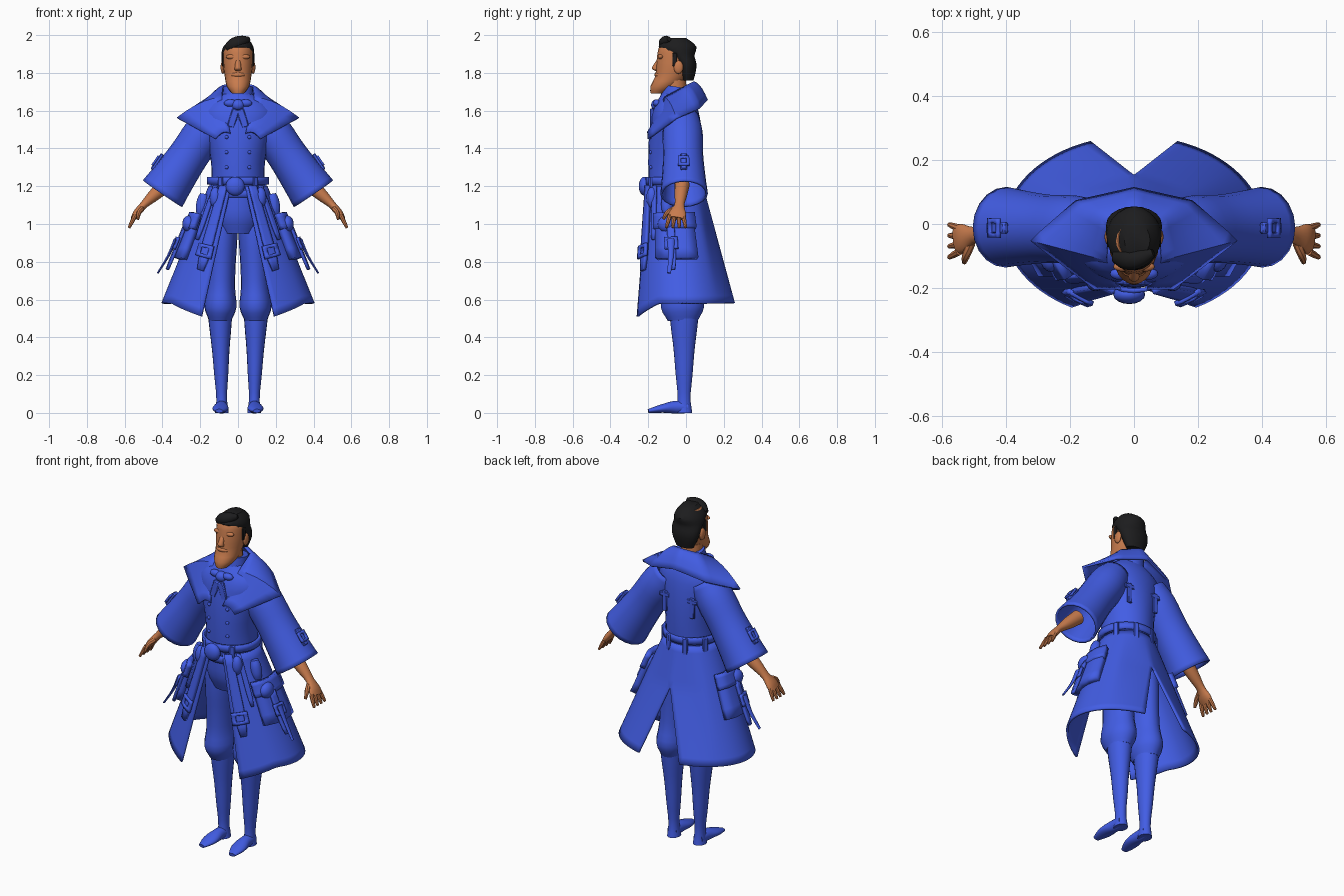
import bpy, bmesh, math
from mathutils import Vector, Matrix

cube = bpy.data.objects.get("Cube")
if cube:
    bpy.data.objects.remove(cube)


def material(name, colour):
    made = bpy.data.materials.new(name)
    made.use_nodes = True
    made.diffuse_color = (*colour, 1)
    made.node_tree.nodes["Principled BSDF"].inputs["Base Color"].default_value = (*colour, 1)
    return made


cloth = material("royal blue cloth", (.055, .11, .78))
skin = material("tan skin", (.58, .2, .075))
black = material("black hair", (.012, .012, .013))
side_axis, depth_axis, up_axis = Matrix.Identity(3)


def finish(name, bm, mat, mirror=False, thick=0, bevel=0):
    bmesh.ops.recalc_face_normals(bm, faces=bm.faces)
    mesh = bpy.data.meshes.new(name)
    bm.to_mesh(mesh)
    bm.free()
    mesh.materials.append(mat)
    part = bpy.data.objects.new(name, mesh)
    bpy.context.collection.objects.link(part)
    bpy.ops.object.select_all(action='DESELECT')
    part.select_set(True)
    bpy.context.view_layer.objects.active = part
    bpy.ops.object.shade_smooth_by_angle(angle=math.radians(40))
    if mirror:
        part.modifiers.new("Mirror", 'MIRROR')
    if thick:
        shell = part.modifiers.new("Thickness", 'SOLIDIFY')
        shell.thickness, shell.offset = thick, 0
    if bevel:
        part.modifiers.new("Bevel", 'BEVEL').width = bevel


def locate(values, t):
    """Index and fraction of t along an evenly spaced list."""
    along = t * (len(values) - 1)
    index = max(0, min(int(along), len(values) - 2))
    return index, along - index


def spline(values, t):
    """Smooth curve through evenly spaced numbers or vectors."""
    if len(values) == 1:
        return values[0]
    i, f = locate(values, t)
    start, end = values[i], values[i + 1]
    before, after = values[max(i - 1, 0)], values[min(i + 2, len(values) - 1)]
    ease = f * f * (3 - 2 * f)
    leave, arrive = (end - before) / 2, (after - start) / 2
    return start * (1 - ease) + end * ease + leave * (f * (1 - f) ** 2) - arrive * (f * f * (1 - f))


def tube(name, mat, path, radii, flat=1, depths=None, axis=None, ref=depth_axis,
         mirror=False, thick=0, steps=12, sides=20):
    """Smooth loft of ellipses along a path; open at both ends if it has a thickness."""
    bm, rings = bmesh.new(), []
    path = [Vector(point) for point in path]
    centres = [spline(path, k / steps) for k in range(steps + 1)]
    for k, centre in enumerate(centres):
        along = axis or centres[min(k + 1, steps)] - centres[max(k - 1, 0)]
        along = along.normalized()
        deep = (ref - along * ref.dot(along)).normalized()
        across = deep.cross(along)
        radius = spline(radii, k / steps)
        depth = spline(depths, k / steps) if depths else radius * flat
        turns = [math.tau * s / sides for s in range(sides)]
        rings.append([bm.verts.new(centre + across * radius * math.cos(a) + deep * depth * math.sin(a))
                      for a in turns])
    for lower, upper in zip(rings, rings[1:]):
        for s in range(sides):
            n = (s + 1) % sides
            bm.faces.new((lower[s], lower[n], upper[n], upper[s]))
    if not thick:
        bm.faces.new(rings[0])
        bm.faces.new(rings[-1])
    finish(name, bm, mat, mirror, thick)


def ball(name, mat, place, size, mirror=False):
    bm = bmesh.new()
    bmesh.ops.create_uvsphere(bm, u_segments=16, v_segments=10, radius=1,
                              matrix=Matrix.Translation(place) @ Matrix.Diagonal((*size, 1)))
    finish(name, bm, mat, mirror)


def box(name, mat, place, size, angle=0, about='Y', mirror=False):
    bm = bmesh.new()
    bmesh.ops.create_cube(bm, size=1, matrix=Matrix.Translation(place) @ Matrix.Rotation(angle, 4, about)
                          @ Matrix.Diagonal((*size, 1)))
    finish(name, bm, mat, mirror, bevel=min(size) / 4)


def sheet(name, surface, columns, rows, thick, hole=False):
    """Mirrored cloth sheet; a hole leaves only the outer frame."""
    bm = bmesh.new()
    grid = [[bm.verts.new(surface(i / columns, j / rows)) for j in range(rows + 1)] for i in range(columns + 1)]
    for i in range(columns):
        for j in range(rows):
            if not (hole and 0 < i < columns - 1 and 0 < j < rows - 1):
                bm.faces.new((grid[i][j], grid[i + 1][j], grid[i + 1][j + 1], grid[i][j + 1]))
    finish(name, bm, cloth, True, thick)


# Head, face and hair
tube("head", skin, [(0, -.15, 1.69), (0, -.08, 1.78), (0, -.06, 1.88), (0, -.05, 1.97)],
     [.03, .06, .07, .077, .078, .076, .05], flat=1.2, axis=up_axis)
tube("neck", skin, [(0, -.05, 1.6), (0, -.06, 1.76)], [.06])
tube("nose", skin, [(0, -.135, 1.88), (0, -.163, 1.83), (0, -.15, 1.81)], [.012, .015, .018, .014],
     axis=up_axis, sides=10)
ball("brow", skin, (.03, -.133, 1.885), (.035, .016, .014), mirror=True)
ball("moustache", skin, (0, -.143, 1.79), (.04, .024, .016))
ball("ear", skin, (.08, -.04, 1.83), (.012, .025, .035), mirror=True)
tube("hair", black, [(0, .01, 1.76), (0, 0, 1.85), (0, -.04, 1.92), (.01, -.05, 1.985)],
     [.055, .083, .087, .08, .04], depths=[.03, .05, .065, .1, .05], axis=up_axis)
tube("quiff", black, [(-.06, -.1, 1.93), (0, -.11, 1.96), (.06, -.09, 1.98)], [.02, .035, .03, .012],
     sides=10)
box("sideburn", black, (.08, -.06, 1.87), (.01, .025, .07), mirror=True)

# Jacket body, neck band and cravat
tube("jacket_body", cloth, [(0, -.055, .95), (0, -.055, 1.69)], [.1, .14, .142, .142, .17, .19, .075],
     depths=[.1, .135, .14, .145, .14, .12, .075], steps=18, sides=28)
tube("neck_band", cloth, [(0, -.055, 1.62), (0, -.04, 1.725)], [.088, .078], flat=1.05)
ball("cravat_knot", cloth, (0, -.155, 1.63), (.035, .03, .03))
ball("cravat_wing", cloth, (.04, -.155, 1.64), (.035, .02, .02), mirror=True)
box("cravat_tail", cloth, (.025, -.18, 1.56), (.04, .02, .1), -.3, mirror=True)
for row in range(3):
    ball("jacket_button", cloth, (.06, -.185, 1.3 + row * .08), (.01, .01, .01), mirror=True)

# Wide cape collar from the neckline to its pointed outer edge
neckline = [(.04, -.2, 1.48), (.085, -.11, 1.67), (.08, 0, 1.73), (0, .04, 1.75)]
outer_edge = [(.12, -.2, 1.45), (.32, -.05, 1.56), (.18, .07, 1.61), (0, .11, 1.655)]


def edge_point(edge, t):
    i, f = locate(edge, t)
    return Vector(edge[i]).lerp(Vector(edge[i + 1]), f)


def collar(around, out):
    rise = up_axis * math.sin(math.pi * out) / 50
    return edge_point(neckline, around).lerp(edge_point(outer_edge, around), out) + rise


sheet("cape_collar", collar, 15, 5, .012)

# Sleeves with open cuffs, each with a buckled strap on the outside
shoulder, cuff = Vector((.12, -.02, 1.57)), Vector((.4, -.01, 1.16))
arm = (cuff - shoulder).normalized()
outward = arm.cross(depth_axis)
if outward.x < 0:
    outward = -outward
tube("sleeve", cloth, [shoulder, cuff], [.08, .1, .1, .11, .12], axis=arm, mirror=True, thick=.012)
strap_centre = shoulder.lerp(cuff, .75) + outward * .118
box("cuff_strap", cloth, strap_centre, (.1, .035, .02), math.acos(arm.x), mirror=True)


def cuff_frame(a, b):
    return strap_centre + outward / 90 + (arm * (a - .5) + depth_axis * (b - .5)) * .06


sheet("cuff_buckle", cuff_frame, 4, 4, .012, hole=True)

# Forearms and hands
tube("forearm_and_palm", skin, [(.38, -.02, 1.21), (.5, -.035, 1.1), (.555, -.05, 1.03)],
     [.04, .034, .02, .02, .013], depths=[.04, .034, .026, .045, .045], mirror=True)
for finger in range(4):
    spread = finger - 1.5
    tube("finger", skin, [(.545, -.05 + spread * .024, 1.045), (.577, -.053 + spread * .034, .98)],
         [.012, .011, .007], mirror=True, steps=4, sides=8)
tube("thumb", skin, [(.51, -.06, 1.08), (.525, -.1, 1.06), (.53, -.12, 1.025)], [.015, .013, .007],
     mirror=True, steps=6, sides=8)

# Breeches, boots and feet
tube("breeches_leg", cloth, [(.08, -.04, 1.08), (.095, -.015, .49)], [.075, .08, .08, .075, .075, .085, .06],
     flat=1.35, mirror=True, steps=18)
tube("boot_shaft", cloth, [(.095, -.01, .53), (.085, -.01, 0)], [.065, .058, .046, .037, .028, .036],
     flat=1.2, mirror=True)
tube("boot_foot", cloth, [(.086, .01, .03), (.09, -.09, .028), (.1, -.2, .01)], [.03, .034, .022, .01],
     depths=[.03, .033, .042, .02], ref=side_axis, mirror=True)


# Coat skirt, open at the front and split at the lower back
def skirt(around, down):
    waist_turn = .25 + (math.pi - .25) * around
    hem_turn = .5 + 2.3 * around
    waist = Vector((.15 * math.sin(waist_turn), -.06 - .145 * math.cos(waist_turn), 1.2))
    dip = .07 * max(0, 1 - around * 4)
    hem = Vector((.4 * math.sin(hem_turn), -.01 - .28 * math.cos(hem_turn), .58 - dip))
    point = waist.lerp(hem, down)
    point.x -= hem.x * min(down, .6 * (1 - down)) * max(0, around * 4 - 3)
    return point


sheet("coat_skirt", skirt, 30, 16, .012)


def skirt_patch(name, middle, width, top, bottom, lift, thick, hole=False, pointed=False):
    """Raised piece that follows the skirt."""
    def surface(a, b):
        narrow = 1 - max(0, b * 2 - 1) ** 3 / 2 if pointed else 1
        u, v, e = middle + width * (a - .5) * narrow, top + (bottom - top) * b, .01
        point = skirt(u, v)
        normal = (skirt(u + e, v) - skirt(u - e, v)).cross(skirt(u, v + e) - skirt(u, v - e)).normalized()
        if normal.dot(Vector((point.x, point.y + .05, 0))) < 0:
            normal = -normal
        return point + normal * (lift + thick / 2)
    sheet(name, surface, 4, 8 if pointed else 4, thick, hole)


skirt_patch("side_pocket", .43, .36, .28, .63, 0, .04)
skirt_patch("pocket_flap", .43, .38, .25, .38, .02, .03)
skirt_patch("pocket_strap", .4, .06, .36, .74, .04, .015, pointed=True)
skirt_patch("pocket_buckle", .4, .1, .47, .57, .055, .012, hole=True)
skirt_patch("front_strap", .08, .09, 0, .67, .006, .018, pointed=True)
skirt_patch("front_strap_buckle", .08, .13, .47, .57, .02, .014, hole=True)
skirt_patch("outer_strap", .2, .05, 0, .45, .006, .014, pointed=True)
ball("pocket_pouch", cloth, (.26, -.1, 1), (.035, .05, .045), mirror=True)
tube("loose_strap_end", cloth, [(.33, -.08, .92), (.37, -.08, .83), (.425, -.09, .74)], [.01, .007, .005],
     flat=2, mirror=True, steps=6, sides=8)

# Belts with buckle, loops and hanging pouches
for height in (1.16, 1.23):
    tube("belt", cloth, [(0, -.06, height - .02), (0, -.06, height + .02)], [.156], flat=.95, thick=.014,
         steps=2, sides=28)
ball("round_buckle", cloth, (-.015, -.22, 1.2), (.05, .03, .05))
for turn in (.6, 2.1, 2.8):
    box("belt_loop", cloth, (.16 * math.sin(turn), -.06 - .152 * math.cos(turn), 1.19), (.03, .02, .12),
        turn, 'Z', mirror=True)
ball("belt_pouch", cloth, (.12, -.18, 1.14), (.03, .03, .055), mirror=True)
tube("belt_flask", cloth, [(.18, -.1, 1.16), (.2, -.1, 1.05)], [.02, .03, .03, .02], mirror=True, sides=12)

# Straps on the back of the shoulders
box("shoulder_strap", cloth, (.09, .07, 1.43), (.03, .014, .12), mirror=True)
box("shoulder_strap_bar", cloth, (.09, .07, 1.47), (.065, .016, .025), mirror=True)
